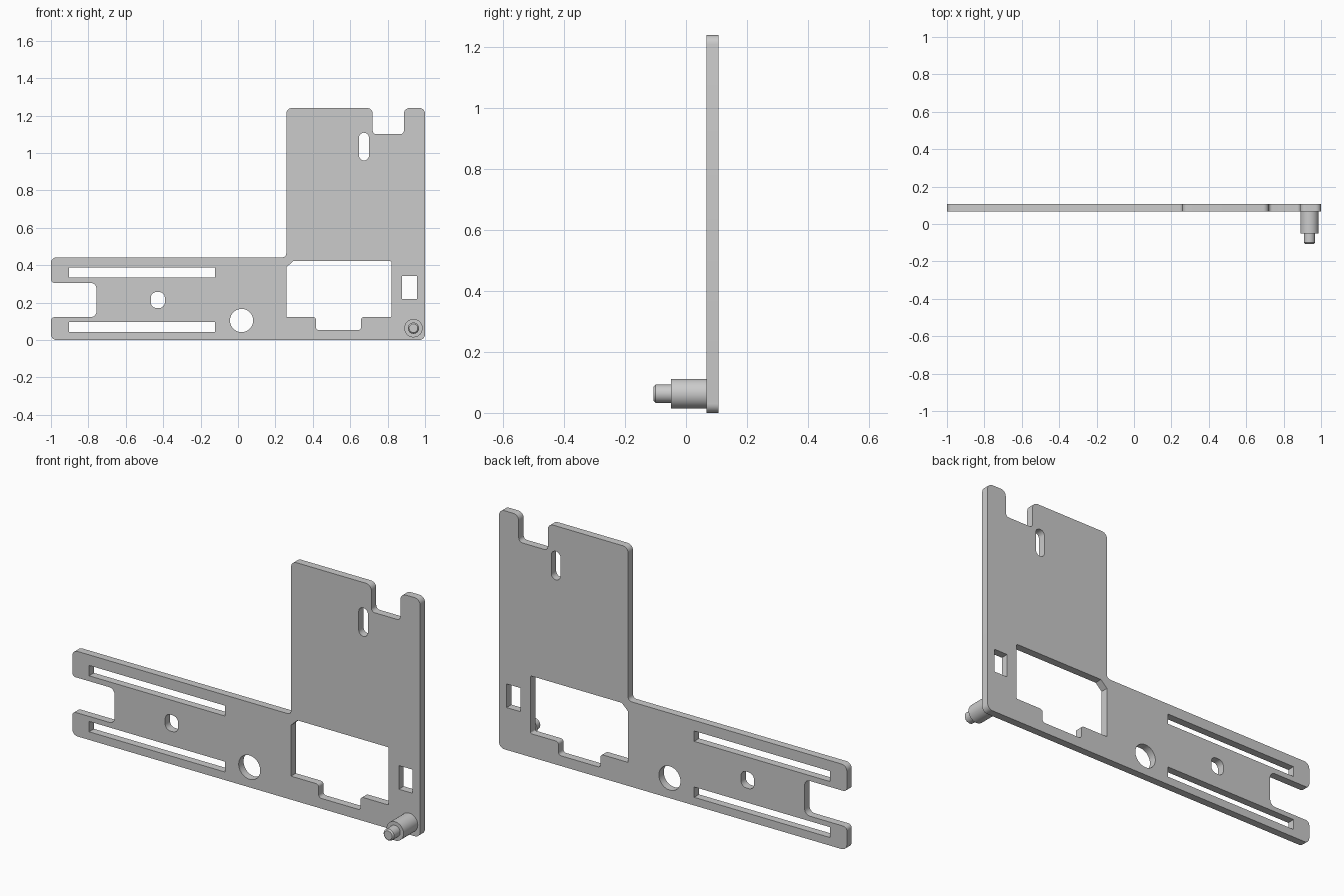
import bpy
from math import cos, sin, pi
from mathutils import Vector

cube = bpy.data.objects.get("Cube")
if cube:
    bpy.data.objects.remove(cube)

grey = bpy.data.materials.new("plain_grey")
grey.use_nodes = True
colour = (0.6, 0.6, 0.6, 1)
grey.diffuse_color = colour
grey.node_tree.nodes["Principled BSDF"].inputs["Base Color"].default_value = colour


def rounded(corners, steps=6):
    """Turn (x, z, radius) corners into a filleted loop."""
    loop = []
    n = len(corners)
    for i, (x, z, r) in enumerate(corners):
        p = Vector((x, z))
        if r == 0:
            loop.append(p)
            continue
        a = (Vector(corners[i - 1][:2]) - p).normalized()
        b = (Vector(corners[(i + 1) % n][:2]) - p).normalized()
        start, end = p + a * r, p + b * r
        centre = p + (a + b) * r
        for k in range(steps + 1):
            t = pi / 2 * k / steps
            loop.append(centre + (start - centre) * cos(t) + (end - centre) * sin(t))
    return loop


def box(x0, x1, z0, z1, r=0):
    return rounded([(x0, z0, r), (x1, z0, r), (x1, z1, r), (x0, z1, r)])


def circle(x, z, r, n=48):
    return [Vector((x + r * cos(2 * pi * k / n), z + r * sin(2 * pi * k / n))) for k in range(n)]


def finish(ob):
    ob.data.materials.clear()
    ob.data.materials.append(grey)
    bpy.ops.object.select_all(action="DESELECT")
    ob.select_set(True)
    bpy.context.view_layer.objects.active = ob
    bpy.ops.object.shade_smooth_by_angle(angle=0.5)


# Plate outline: long arm with forked end, tall panel with a notch in its top
R = 0.03
outline = rounded([
    (-1, 0, R), (1, 0, R), (1, 1.24, R), (0.887, 1.24, R), (0.887, 1.1, 0.02),
    (0.72, 1.1, 0.02), (0.72, 1.24, R), (0.258, 1.24, R), (0.258, 0.442, 0.02),
    (-1, 0.442, R), (-1, 0.305, 0.02), (-0.757, 0.305, R), (-0.757, 0.122, R),
    (-1, 0.122, 0.02)])

# Large stepped window with one chamfered corner
s = 0.015
window = rounded([
    (0.258, 0.122, 0), (0.417, 0.122, s), (0.417, 0.053, s), (0.658, 0.053, s),
    (0.658, 0.122, s), (0.82, 0.122, s / 2), (0.82, 0.422, s / 2),
    (0.295, 0.422, 0), (0.258, 0.387, 0)])

openings = [
    window,
    box(-0.903, -0.122, 0.333, 0.387),          # upper rail slot
    box(-0.903, -0.122, 0.042, 0.096),          # lower rail slot
    box(-0.466, -0.391, 0.171, 0.256, 0.03),    # small rounded hole
    box(0.647, 0.7, 0.96, 1.108, 0.026),        # panel slot
    box(0.878, 0.957, 0.22, 0.343),             # square hole
    circle(0.019, 0.104, 0.062),                # round hole
]

# Filled and extruded profile, stood upright
curve = bpy.data.curves.new("plate_profile", "CURVE")
curve.dimensions = "2D"
curve.fill_mode = "BOTH"
curve.extrude = 0.02
for loop in [outline] + openings:
    spline = curve.splines.new("POLY")
    spline.points.add(len(loop) - 1)
    for point, co in zip(spline.points, loop):
        point.co = (co.x, co.y, 0, 1)
    spline.use_cyclic_u = True
plate = bpy.data.objects.new("mounting_plate", curve)
bpy.context.collection.objects.link(plate)
plate.rotation_euler.x = pi / 2
plate.location.y = 0.087
bpy.ops.object.select_all(action="DESELECT")
plate.select_set(True)
bpy.context.view_layer.objects.active = plate
bpy.ops.object.convert(target="MESH")
finish(bpy.context.object)

# Stepped locating peg, turned around the y axis: (radius, y) profile
profile = [(0.049, 0.07), (0.049, -0.05), (0.03, -0.05), (0.03, -0.1), (0.023, -0.107)]
n = 48
verts = [(0.938 + r * cos(2 * pi * k / n), y, 0.063 + r * sin(2 * pi * k / n))
         for r, y in profile for k in range(n)]
faces = [(j * n + k, j * n + (k + 1) % n, (j + 1) * n + (k + 1) % n, (j + 1) * n + k)
         for j in range(len(profile) - 1) for k in range(n)]
last = (len(profile) - 1) * n
faces += [tuple(range(n))[::-1], tuple(range(last, last + n))]
mesh = bpy.data.meshes.new("locating_peg")
mesh.from_pydata(verts, [], faces)
peg = bpy.data.objects.new("locating_peg", mesh)
bpy.context.collection.objects.link(peg)
finish(peg)
